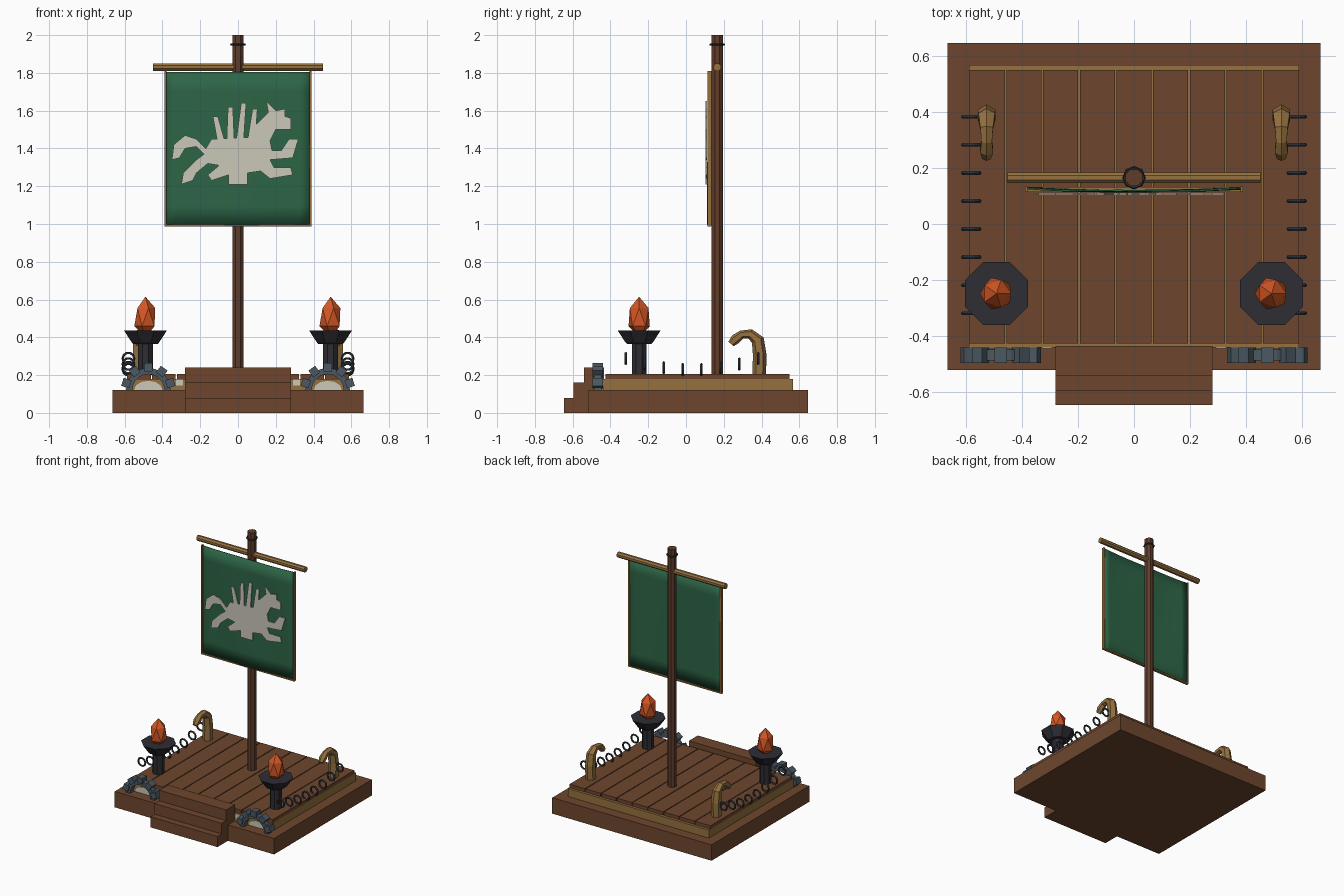
import bpy, bmesh, math
from mathutils import Vector, Matrix

cube = bpy.data.objects.get("Cube")
if cube:
    bpy.data.objects.remove(cube, do_unlink=True)


def material(name, *rgb):
    m = bpy.data.materials.new(name)
    m.use_nodes = True
    m.diffuse_color = (*rgb, 1)
    m.node_tree.nodes["Principled BSDF"].inputs["Base Color"].default_value = (*rgb, 1)
    return m


WOOD = material("brown wood", .155, .062, .027)
MAST = material("dark wood", .12, .046, .023)
TAN = material("tan wood", .30, .165, .05)
GREEN = material("green cloth", .026, .13, .062)
CREAM = material("cream", .60, .57, .48)
IRON = material("black iron", .026, .026, .034)
STONE = material("grey stone", .07, .098, .122)
CHAIN = material("chain steel", .035, .043, .055)
FIRE = material("orange flame", .66, .095, .018)


def finish(name, bm, mat):
    bmesh.ops.recalc_face_normals(bm, faces=bm.faces)
    me = bpy.data.meshes.new(name)
    bm.to_mesh(me)
    bm.free()
    me.materials.append(mat)
    ob = bpy.data.objects.new(name, me)
    bpy.context.collection.objects.link(ob)
    return ob


def add_box(bm, x0, x1, y0, y1, z0, z1, turn=0):
    mid = Vector((x0 + x1, y0 + y1, z0 + z1)) / 2
    m = (Matrix.Translation(mid) @ Matrix.Rotation(turn, 4, 'Y')
         @ Matrix.Diagonal((x1 - x0, y1 - y0, z1 - z0, 1)))
    bmesh.ops.create_cube(bm, size=1, matrix=m)


def box(name, mat, *bounds):
    bm = bmesh.new()
    add_box(bm, *bounds)
    return finish(name, bm, mat)


def prism(name, mat, points, push):
    """Flat outline pushed along a vector."""
    bm = bmesh.new()
    face = bm.faces.new([bm.verts.new(p) for p in points])
    out = bmesh.ops.extrude_face_region(bm, geom=[face], use_keep_orig=True)
    bmesh.ops.translate(bm, vec=push, verts=[v for v in out["geom"] if isinstance(v, bmesh.types.BMVert)])
    return finish(name, bm, mat)


def tube(name, mat, path, radii, sides):
    """Faceted tube with capped ends along a path."""
    bm = bmesh.new()
    path = [Vector(p) for p in path]
    rings = []
    for i, p in enumerate(path):
        t = path[min(i + 1, len(path) - 1)] - path[max(i - 1, 0)]
        t.normalize()
        u = Vector((1, 0, 0)) if abs(t.x) < .9 else Vector((0, 1, 0))
        w = t.cross(u)
        ring = []
        for k in range(sides):
            a = math.tau * (k + .5) / sides
            ring.append(bm.verts.new(p + radii[i] * (u * math.cos(a) + w * math.sin(a))))
        rings.append(ring)
    for a, b in zip(rings, rings[1:]):
        for k in range(sides):
            j = (k + 1) % sides
            bm.faces.new((a[k], a[j], b[j], b[k]))
    bm.faces.new(rings[0])
    bm.faces.new(rings[-1])
    return finish(name, bm, mat)


def ring(name, mat, loc, major, minor, rot, sides):
    bpy.ops.mesh.primitive_torus_add(location=loc, rotation=rot, major_radius=major,
                                     minor_radius=minor, major_segments=sides, minor_segments=5)
    ob = bpy.context.object
    ob.name = name
    ob.data.materials.append(mat)
    return ob


# Platform, front steps and deck
box("base", WOOD, -.665, .665, -.52, .645, 0, .12)
stairs = [(-.645, 0), (-.645, .08), (-.595, .08), (-.595, .16), (-.54, .16),
          (-.54, .24), (-.435, .24), (-.435, 0)]
prism("front_steps", WOOD, [(-.28, y, z) for y, z in stairs], (.56, 0, 0))
box("deck_frame", TAN, -.588, .588, -.44, .567, .12, .18)
planks, pitch = bmesh.new(), 1.176 / 9
for i in range(9):
    x = -.588 + i * pitch
    add_box(planks, x + .003 * (i > 0), x + pitch - .003 * (i < 8), -.425, .548, .18, .206)
finish("deck_planks", planks, WOOD)

# Mast, its iron band and the crossbar
MY = .165
tube("mast", MAST, [(0, MY, .2), (0, MY, 2)], [.032] * 2, 8)
ring("mast_band", IRON, (0, MY, 1.95), .036, .006, (0, 0, 0), 8)
tube("crossbar", TAN, [(-.45, MY, 1.83), (.45, MY, 1.83)], [.021] * 2, 8)

# Banner cloth, gently bowed forward
bm = bmesh.new()
bmesh.ops.create_grid(bm, x_segments=14, y_segments=8, size=1)
for v in bm.verts:
    u, h = v.co.x, v.co.y
    v.co = (u * .382, .13 - .01 * (1 - u * u) + .002 * math.sin(5 * u + 2 * h), 1.4 + h * .405)
cloth = finish("banner", bm, GREEN)
cloth.modifiers.new("thickness", 'SOLIDIFY').thickness = .006
for p in cloth.data.polygons:
    p.use_smooth = True

# Banner trim
bm = bmesh.new()
for s in (-1, 1):
    add_box(bm, s * .384 - .005, s * .384 + .005, .114, .134, .99, 1.81)
add_box(bm, -.389, .389, .114, .132, .988, .998)
finish("banner_trim", bm, TAN)

# Running beast on the banner, in hundredths
beast = [(-17, 140), (-14, 145), (9, 146), (9, 152), (13, 156), (16, 159), (15, 165), (20, 160),
         (25, 161), (25, 157), (28, 156), (28, 150), (20, 150), (17, 144), (18, 139), (23, 139),
         (27, 145), (32, 145), (29, 135), (17, 134), (19, 130), (28, 130), (29, 126), (17, 124),
         (12, 128), (5, 127), (5, 121), (-5, 121), (-5, 126), (-14, 123), (-16, 126), (-10, 131),
         (-16, 132), (-22, 127), (-24, 123), (-30, 121), (-29, 127), (-22, 134), (-18, 137),
         (-22, 141), (-28, 140), (-31, 135), (-35, 134), (-34, 142), (-28, 147), (-22, 145)]


def plate(name, outline):
    prism(name, CREAM, [(x / 100, .104, z / 100) for x, z in outline], (0, .006, 0))


plate("banner_beast", beast)
for foot, tip, top in ((-9, -12, 157), (-4, -4, 162), (1, 3, 164), (7, 9, 161)):
    plate("beast_spine", [(foot - 2, 144), (tip - 1.3, top), (tip + 1.3, top), (foot + 2, 144)])

for s, side in ((-1, "right"), (1, "left")):
    # Brazier with flame
    bx, by = s * .49, -.248
    tube(side + "_brazier_post", IRON, [(bx, by, .2), (bx, by, .38)], [.042] * 2, 8)
    tube(side + "_brazier_bowl", IRON, [(bx, by, .365), (bx, by, .375), (bx, by, .435)],
         [.07, .08, .122], 8)
    bm = bmesh.new()
    bmesh.ops.create_icosphere(bm, subdivisions=1, radius=1)
    for v in bm.verts:
        w = .062 - .009 * v.co.z
        v.co = (bx + v.co.x * w, by + v.co.y * w, .507 + v.co.z * .108)
    finish(side + "_flame", bm, FIRE)

    # Curled horn post
    horn = [(.388, .2), (.39, .31), (.38, .385), (.34, .418), (.295, .415), (.262, .39), (.238, .365)]
    tube(side + "_horn_post", TAN, [(s * .525, y, z) for y, z in horn],
         [.036, .036, .034, .026, .022, .027, .018], 6)

    # Sagging chain between brazier and horn
    for i in range(8):
        y = -.318 + i * .1
        z = .228 + .06 * ((i - 3.5) / 3.5) ** 2
        ring(side + "_chain_link", CHAIN, (s * .58, y, z), .03, .007, (math.pi / 2, 0, 0), 10)

    # Stone arch with projecting blocks
    ax = s * .475
    arc = [(r, math.pi * k / 10) for r, ks in ((.118, range(11)), (.085, range(10, -1, -1))) for k in ks]
    prism(side + "_arch", STONE, [(ax + r * math.cos(a), -.487, .12 + r * math.sin(a)) for r, a in arc],
          (0, .04, 0))
    bm = bmesh.new()
    for deg in (18, 54, 90, 126, 162):
        a = math.radians(deg)
        x, z = ax + .122 * math.cos(a), .12 + .122 * math.sin(a)
        add_box(bm, x - .022, x + .022, -.495, -.44, z - .022, z + .022, math.pi / 2 - a)
    finish(side + "_arch_blocks", bm, STONE)

    # Cream panels on the deck edge
    half = [(ax + .075 * math.cos(math.pi * k / 6), -.444, .122 + .048 * math.sin(math.pi * k / 6))
            for k in range(7)]
    prism(side + "_arch_panel", CREAM, half, (0, .005, 0))
    box(side + "_edge_panel", CREAM, s * .31 - .018, s * .31 + .018, -.444, -.439, .145, .178)
